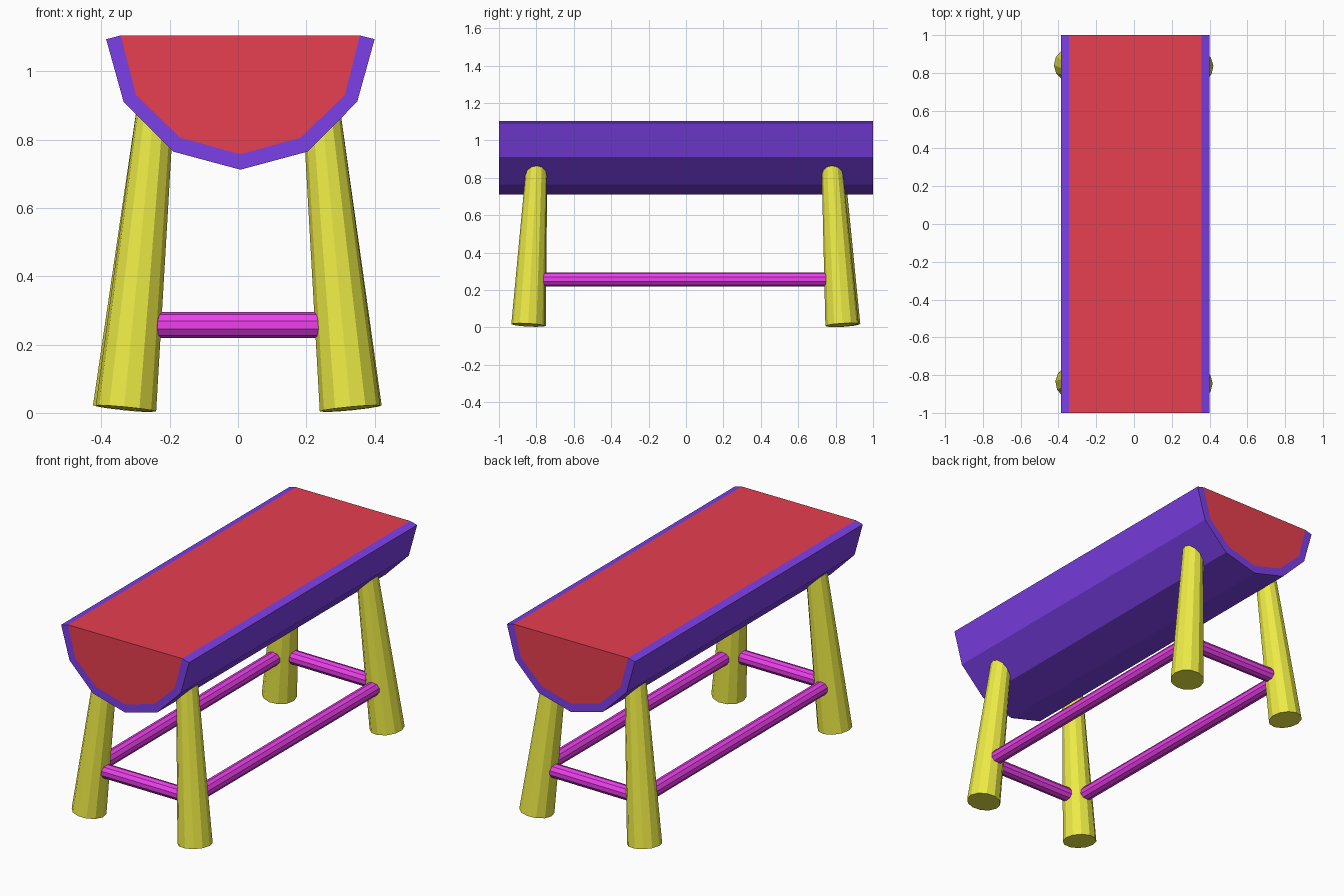
import bpy
import bmesh
from mathutils import Vector

if "Cube" in bpy.data.objects:
    bpy.data.objects.remove(bpy.data.objects["Cube"])


def material(name, color):
    m = bpy.data.materials.new(name)
    m.diffuse_color = color
    m.use_nodes = True
    m.node_tree.nodes["Principled BSDF"].inputs["Base Color"].default_value = m.diffuse_color
    return m


RED = material("cut_wood", (0.80, 0.05, 0.08, 1))
BLUE = material("bark", (0.20, 0.05, 0.80, 1))
YELLOW = material("leg_wood", (0.84, 0.83, 0.06, 1))
PINK = material("rail_wood", (0.85, 0.05, 0.85, 1))


def finish(name, bm, mat):
    bmesh.ops.recalc_face_normals(bm, faces=bm.faces)
    me = bpy.data.meshes.new(name)
    bm.to_mesh(me)
    bm.free()
    me.materials.append(mat)
    ob = bpy.data.objects.new(name, me)
    bpy.context.collection.objects.link(ob)
    return ob


def rod(name, a, b, r1, r2, sides, mat):
    """Straight flat-shaded cone from a to b."""
    a, b = Vector(a), Vector(b)
    bm = bmesh.new()
    bmesh.ops.create_cone(bm, cap_ends=True, segments=sides, radius1=r1,
                          radius2=r2, depth=(b - a).length)
    ob = finish(name, bm, mat)
    ob.rotation_euler = (b - a).to_track_quat('Z', 'Y').to_euler()
    ob.location = (a + b) / 2
    return ob


# Half-log cross-sections, mirrored about the log's centre line
CX = 0.007
half_outer = [(0.393, 1.094), (0.342, 0.911), (0.197, 0.765)]
half_inner = [(0.35, 1.105), (0.306, 0.931), (0.177, 0.806)]


def section(half, bottom):
    left = [(CX - x, z) for x, z in half]
    right = [(CX + x, z) for x, z in reversed(half)]
    return left + [(CX, bottom)] + right


outer, inner = section(half_outer, 0.712), section(half_inner, 0.757)

# Log core: solid prism
bm = bmesh.new()
face = bm.faces.new([bm.verts.new((x, -1, z)) for x, z in inner])
ext = bmesh.ops.extrude_face_region(bm, geom=[face], use_keep_orig=True)
bmesh.ops.translate(bm, vec=(0, 2, 0),
                    verts=[v for v in ext["geom"] if isinstance(v, bmesh.types.BMVert)])
finish("log_core", bm, RED)

# Bark: strip around the underside of the core
bm = bmesh.new()
o = [bm.verts.new((x, -1, z)) for x, z in outer]
i = [bm.verts.new((x, -1, z)) for x, z in inner]
strip = [bm.faces.new((o[k], o[k + 1], i[k + 1], i[k])) for k in range(len(o) - 1)]
ext = bmesh.ops.extrude_face_region(bm, geom=strip, use_keep_orig=True)
bmesh.ops.translate(bm, vec=(0, 2, 0),
                    verts=[v for v in ext["geom"] if isinstance(v, bmesh.types.BMVert)])
finish("log_bark", bm, BLUE)

# Splayed tapered legs: foot and hidden top inside the log
legs = {
    "front_left_leg": ((-0.328, -0.838, 0.013), (-0.241, -0.795, 0.9)),
    "front_right_leg": ((0.328, -0.845, 0.013), (0.243, -0.797, 0.9)),
    "back_right_leg": ((0.332, 0.834, 0.013), (0.243, 0.778, 0.9)),
    "back_left_leg": ((-0.336, 0.843, 0.013), (-0.241, 0.79, 0.9)),
}
for name, (foot, top) in legs.items():
    rod(name, foot, top, 0.089, 0.054, 12, YELLOW)

# Rails joining neighbouring legs at one height
RAIL_Z = 0.257
joints = []
for foot, top in legs.values():
    t = (RAIL_Z - foot[2]) / (top[2] - foot[2])
    joints.append(Vector(foot).lerp(Vector(top), t))
for k, name in enumerate(["front_rail", "right_rail", "back_rail", "left_rail"]):
    rod(name, joints[k], joints[(k + 1) % 4], 0.038, 0.038, 10, PINK)
